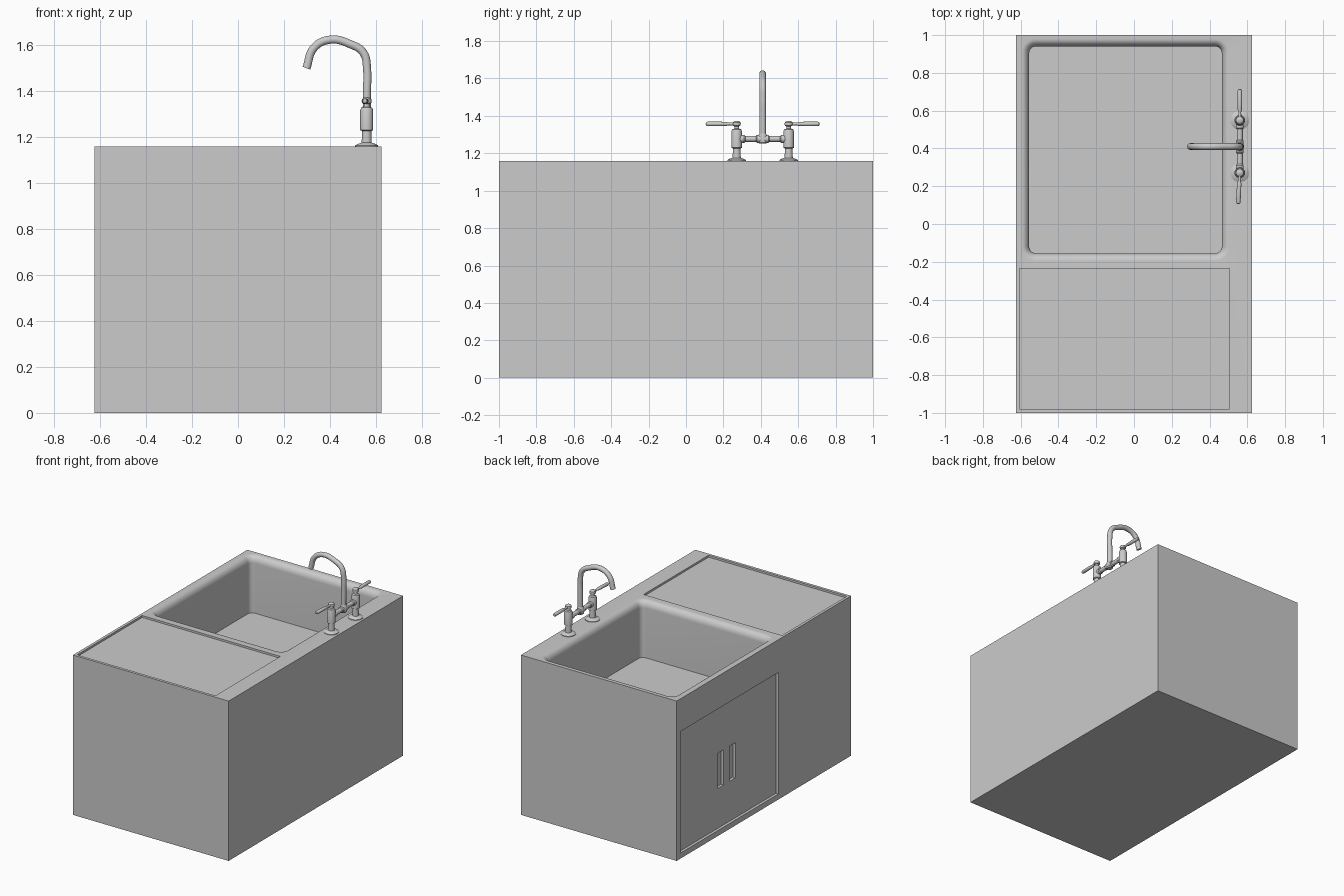
import bpy, bmesh, math
from mathutils import Vector, Matrix

if "Cube" in bpy.data.objects:
    bpy.data.objects.remove(bpy.data.objects["Cube"])

X0, Y0, H = 0.625, 1.0, 1.16


def finish(bm, name, smooth=True):
    bmesh.ops.recalc_face_normals(bm, faces=bm.faces[:])
    me = bpy.data.meshes.new(name)
    bm.to_mesh(me)
    bm.free()
    ob = bpy.data.objects.new(name, me)
    bpy.context.collection.objects.link(ob)
    if smooth:
        shade(ob)
    return ob


def activate(ob):
    bpy.ops.object.select_all(action='DESELECT')
    ob.select_set(True)
    bpy.context.view_layer.objects.active = ob


def shade(ob):
    activate(ob)
    bpy.ops.object.shade_smooth_by_angle(angle=math.radians(35))


def box(name, lo, hi):
    lo, hi = Vector(lo), Vector(hi)
    bm = bmesh.new()
    m = Matrix.Translation((lo + hi) / 2) @ Matrix.Diagonal((*(hi - lo), 1))
    bmesh.ops.create_cube(bm, size=1, matrix=m)
    return finish(bm, name, False)


def loft(name, rect, radius, levels, seg=6):
    """Stack of rounded rectangles, each (outward offset, z)."""
    xa, ya, xb, yb = rect
    bm = bmesh.new()
    rings = []
    for off, z in levels:
        ring = []
        corners = [(xb - radius, yb - radius), (xa + radius, yb - radius),
                   (xa + radius, ya + radius), (xb - radius, ya + radius)]
        for k, (cx, cy) in enumerate(corners):
            for i in range(seg + 1):
                a = math.pi / 2 * (k + i / seg)
                r = radius + off
                ring.append(bm.verts.new((cx + r * math.cos(a), cy + r * math.sin(a), z)))
        rings.append(ring)
    for a, b in zip(rings, rings[1:]):
        for i in range(len(a)):
            j = (i + 1) % len(a)
            bm.faces.new((a[i], a[j], b[j], b[i]))
    bm.faces.new(rings[0])
    bm.faces.new(rings[-1])
    return finish(bm, name, False)


def lathe(name, profile, origin, axis=(0, 0, 1), seg=24):
    """Revolve (radius, height) points around an axis through origin."""
    m = Matrix.Translation(origin) @ Vector((0, 0, 1)).rotation_difference(Vector(axis)).to_matrix().to_4x4()
    bm = bmesh.new()
    rings = [[bm.verts.new(m @ Vector((r * math.cos(2 * math.pi * i / seg),
                                       r * math.sin(2 * math.pi * i / seg), h)))
              for i in range(seg)] for r, h in profile]
    for a, b in zip(rings, rings[1:]):
        for i in range(seg):
            j = (i + 1) % seg
            bm.faces.new((a[i], a[j], b[j], b[i]))
    bm.faces.new(rings[0])
    bm.faces.new(rings[-1])
    return finish(bm, name)


def cut(ob, cutter):
    activate(ob)
    mod = ob.modifiers.new("cut", 'BOOLEAN')
    mod.operation, mod.solver, mod.object = 'DIFFERENCE', 'EXACT', cutter
    bpy.ops.object.modifier_apply(modifier=mod.name)
    bpy.data.objects.remove(cutter, do_unlink=True)


# Cabinet block
cabinet = box("cabinet", (-X0, -Y0, 0), (X0, Y0, H))

# Basin with a rolled rim
RW, RH = 0.04, 0.05
levels = [(0, 0.75)]
for i in range(9):
    a = math.pi / 2 * i / 8
    levels.append((RW * (1 - math.cos(a)), H - RH + RH * math.sin(a)))
levels.append((RW, H + 0.1))
cut(cabinet, loft("basin_cutter", (-0.555, -0.155, 0.465, 0.94), 0.035, levels))

# Sunken draining board
cut(cabinet, box("board_cutter", (-0.605, -0.98, H - 0.014), (0.505, -0.235, H + 0.1)))

# Recessed door with two finger slots
cut(cabinet, box("door_cutter", (-0.8, -0.166, 0.04), (-X0 + 0.02, 0.955, 0.922)))
for yc in (0.468, 0.332):
    cut(cabinet, box("slot_cutter", (-0.8, yc - 0.034, 0.33), (-X0 + 0.04, yc + 0.034, 0.585)))
shade(cabinet)

# Tap posts and lever handles, mirrored about the spout
TX, TY, HALF = 0.56, 0.41, 0.139
post = [(0.05, 0), (0.05, 0.004), (0.04, 0.01), (0.022, 0.016), (0.02, 0.066), (0.028, 0.070),
        (0.028, 0.158), (0.024, 0.168), (0.013, 0.172), (0.012, 0.184), (0.02, 0.188),
        (0.022, 0.197), (0.02, 0.206), (0.012, 0.212), (0.003, 0.214)]
lever = [(0.008, 0), (0.008, 0.03), (0.007, 0.042), (0.011, 0.055), (0.012, 0.09),
         (0.012, 0.155), (0.009, 0.163), (0.002, 0.166)]
for side, label in ((-1, "front"), (1, "back")):
    y = TY + side * HALF
    lathe(label + "_tap_post", post, (TX, y, H))
    lathe(label + "_lever", lever, (TX, y, H + 0.197), (-0.05 if side < 0 else 0, side, 0))

# Bridge pipe with centre joint and end collars
L = HALF
lathe("bridge", [(0.021, -L), (0.021, -L + 0.04), (0.016, -L + 0.046), (0.016, -0.036), (0.021, -0.03),
                 (0.021, 0.03), (0.016, 0.036), (0.016, L - 0.046), (0.021, L - 0.04), (0.021, L)],
      (TX, TY, 1.277), (0, 1, 0))
lathe("spout_joint", [(0.018, -0.025), (0.023, -0.018), (0.023, 0.02), (0.018, 0.028)], (TX, TY, 1.277))

# Swan-neck spout
path = [(0.56, 1.28), (0.561, 1.40), (0.562, 1.49), (0.545, 1.568), (0.49, 1.604),
        (0.40, 1.624), (0.33, 1.588), (0.298, 1.50)]
cu = bpy.data.curves.new("spout", 'CURVE')
cu.dimensions = '3D'
cu.bevel_depth, cu.bevel_resolution = 0.018, 5
cu.use_fill_caps = True
sp = cu.splines.new('BEZIER')
sp.resolution_u = 8
sp.bezier_points.add(len(path) - 1)
for p, (x, z) in zip(sp.bezier_points, path):
    p.co = (x, TY, z)
    p.handle_left_type = p.handle_right_type = 'AUTO'
spout = bpy.data.objects.new("spout", cu)
bpy.context.collection.objects.link(spout)
